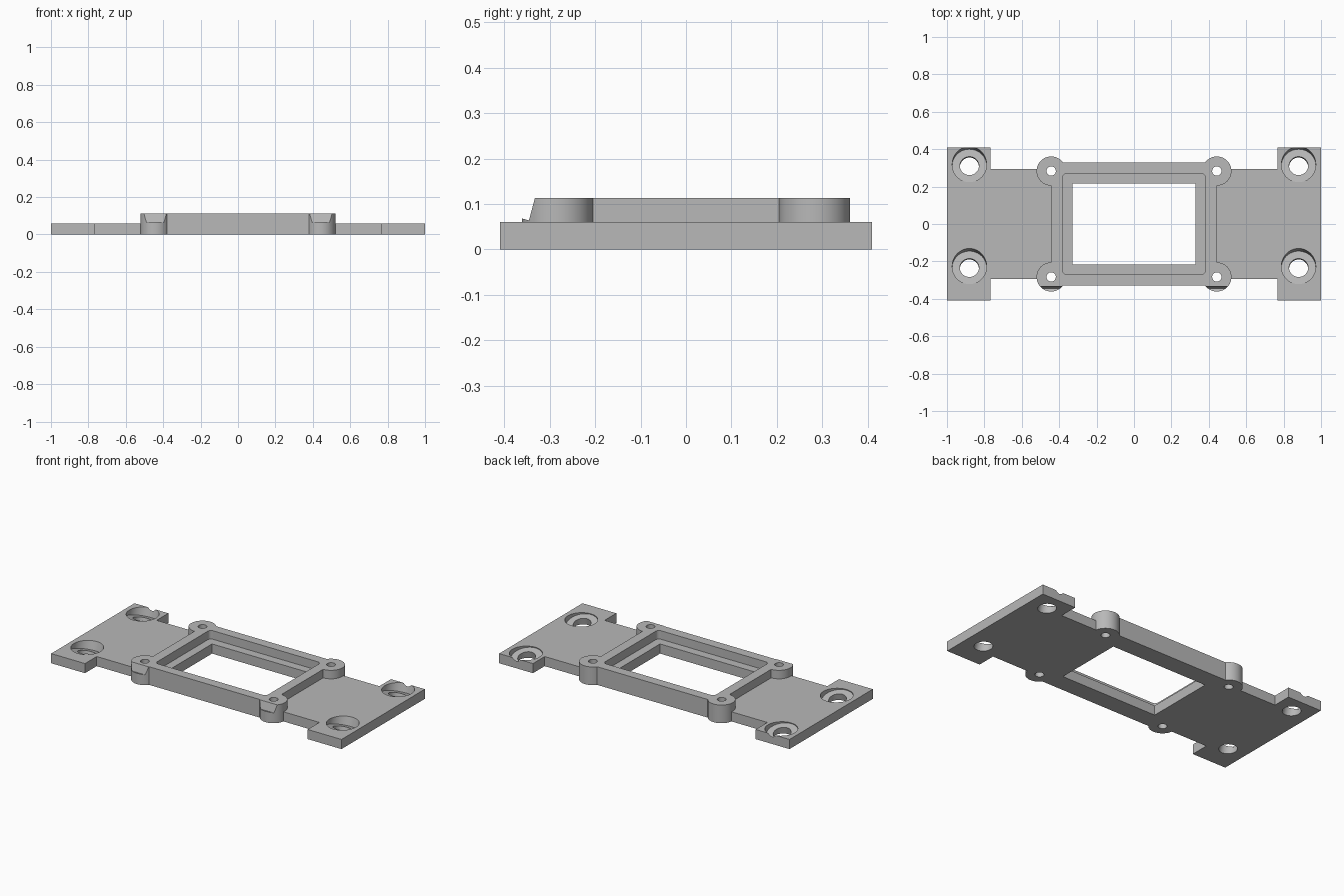
import bpy
import bmesh
import math
from mathutils import Matrix

if "Cube" in bpy.data.objects:
    bpy.data.objects.remove(bpy.data.objects["Cube"], do_unlink=True)

BASE_Z, TOP_Z = 0.06, 0.113
TILT = math.radians(15)

grey = bpy.data.materials.new("plain_grey")
grey.use_nodes = True
grey.diffuse_color = (0.48, 0.48, 0.48, 1)
grey.node_tree.nodes["Principled BSDF"].inputs["Base Color"].default_value = (0.48, 0.48, 0.48, 1)


def finish(name, bm):
    mesh = bpy.data.meshes.new(name)
    bmesh.ops.recalc_face_normals(bm, faces=bm.faces)
    bm.to_mesh(mesh)
    bm.free()
    mesh.materials.append(grey)
    obj = bpy.data.objects.new(name, mesh)
    bpy.context.collection.objects.link(obj)
    return obj


def box(name, x, y, z, round_corners=0):
    """Box between the given (low, high) ranges, with optional rounded upright edges."""
    bm = bmesh.new()
    size = [r[1] - r[0] for r in (x, y, z)]
    mid = [(r[0] + r[1]) / 2 for r in (x, y, z)]
    bmesh.ops.create_cube(bm, size=1, matrix=Matrix.Translation(mid) @ Matrix.Diagonal((*size, 1)))
    if round_corners:
        upright = [e for e in bm.edges if abs(e.verts[0].co.z - e.verts[1].co.z) > 0.001]
        bmesh.ops.bevel(bm, geom=upright, offset=round_corners, segments=5,
                        profile=0.5, affect='EDGES')
    return finish(name, bm)


def cylinder(name, radius, low, high, place, tilt=0):
    """Cylinder along its own axis from low to high, leaning toward +y by tilt."""
    bm = bmesh.new()
    matrix = (Matrix.Translation(place) @ Matrix.Rotation(-tilt, 4, 'X')
              @ Matrix.Translation((0, 0, (low + high) / 2)))
    bmesh.ops.create_cone(bm, cap_ends=True, segments=64, radius1=radius, radius2=radius,
                          depth=high - low, matrix=matrix)
    return finish(name, bm)


def combine(target, other, operation):
    mod = target.modifiers.new("combine", 'BOOLEAN')
    mod.operation = operation
    mod.solver = 'EXACT'
    mod.object = other
    bpy.context.view_layer.objects.active = target
    bpy.ops.object.modifier_apply(modifier=mod.name)
    bpy.data.objects.remove(other, do_unlink=True)


# Flat base with wider tabs at both ends
plate = box("mounting_plate", (-0.99, 0.99), (-0.295, 0.295), (0, BASE_Z))
for side in (-1, 1):
    ends = sorted((side * 0.767, side))
    combine(plate, box("end_tab", ends, (-0.41, 0.41), (0, BASE_Z)), 'UNION')

# Raised window frame
combine(plate, box("window_frame", (-0.443, 0.443), (-0.33, 0.33), (0, TOP_Z)), 'UNION')

# Round corner lugs; the front pair has a sloped relief cut
for sx in (-1, 1):
    for sy in (-1, 1):
        place = (sx * 0.443, sy * 0.283, 0)
        lug = cylinder("corner_lug", 0.078, 0, TOP_Z, place)
        if sy < 0:
            relief = box("relief_cutter", (-0.15, 0.15), (-0.2, 0), (0, 0.2))
            relief.data.transform(Matrix.Translation((sx * 0.443, -0.346, 0.064))
                                  @ Matrix.Rotation(-TILT, 4, 'X'))
            combine(lug, relief, 'DIFFERENCE')
        combine(plate, lug, 'UNION')

# Window recess and through opening
combine(plate, box("recess_cutter", (-0.382, 0.382), (-0.27, 0.27), (BASE_Z, 0.2), 0.022), 'DIFFERENCE')
combine(plate, box("opening_cutter", (-0.33, 0.33), (-0.216, 0.216), (-0.1, 0.2)), 'DIFFERENCE')

# Lug screw holes, then tilted counterbored holes in the tabs
for sx in (-1, 1):
    for sy in (-1, 1):
        combine(plate, cylinder("lug_hole_cutter", 0.025, -0.1, 0.2,
                                (sx * 0.443, sy * 0.283, 0)), 'DIFFERENCE')
    for y in (-0.234, 0.311):
        place = (sx * 0.88, y, 0.031)
        combine(plate, cylinder("counterbore_cutter", 0.092, 0, 0.2, place, TILT), 'DIFFERENCE')
        combine(plate, cylinder("tab_hole_cutter", 0.051, -0.1, 0.1, place, TILT), 'DIFFERENCE')

# One material throughout, rounded walls smooth, edges sharp
plate.data.materials.clear()
plate.data.materials.append(grey)
for face in plate.data.polygons:
    face.material_index = 0
bpy.ops.object.select_all(action='DESELECT')
plate.select_set(True)
bpy.context.view_layer.objects.active = plate
bpy.ops.object.shade_smooth_by_angle(angle=math.radians(25))
